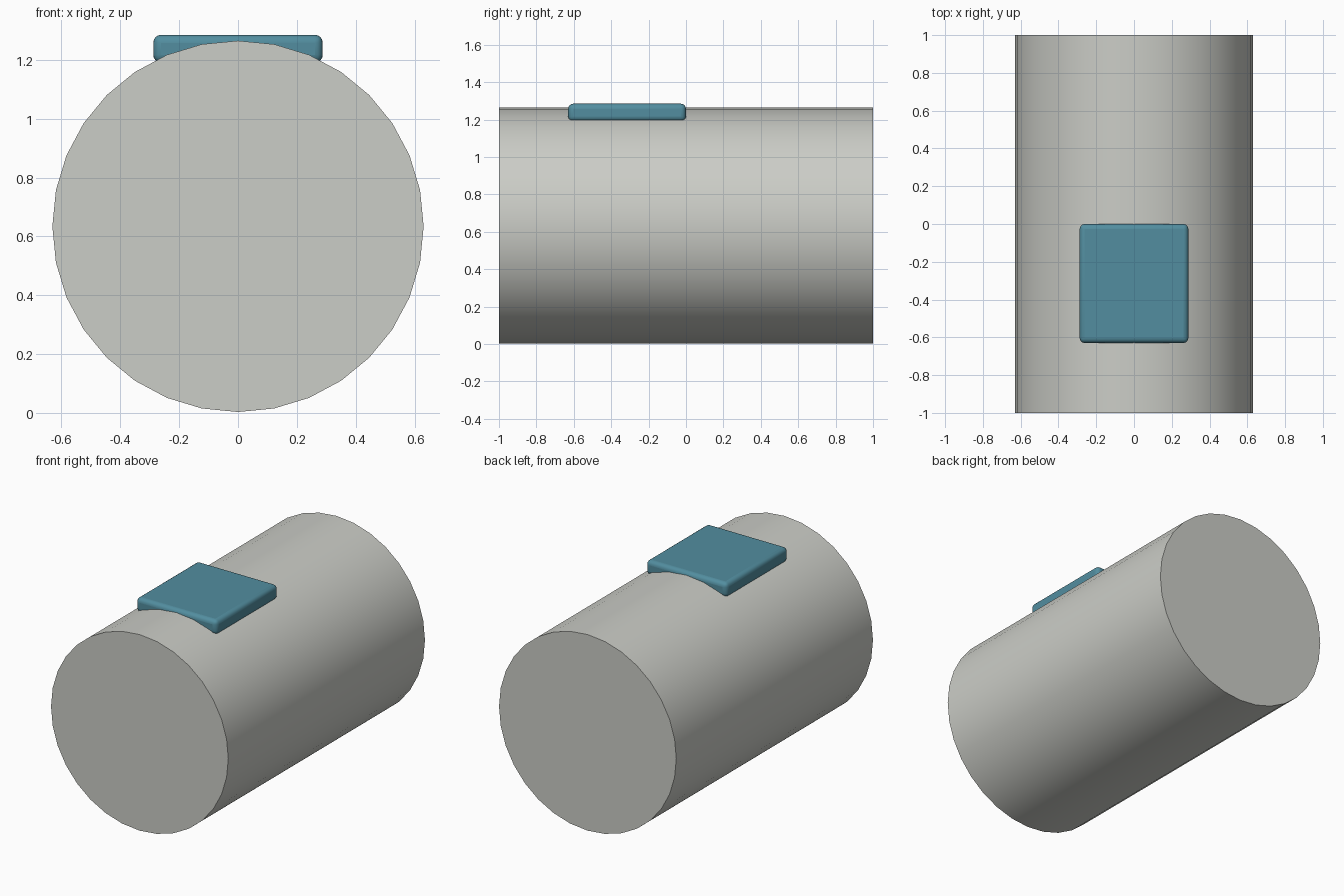
import bpy
import math

cube = bpy.data.objects.get("Cube")
if cube:
    bpy.data.objects.remove(cube, do_unlink=True)


def material(name, colour):
    mat = bpy.data.materials.new(name)
    mat.use_nodes = True
    mat.diffuse_color = (*colour, 1)
    mat.node_tree.nodes["Principled BSDF"].inputs["Base Color"].default_value = (*colour, 1)
    return mat


def finish(name, mat, angle):
    obj = bpy.context.object
    obj.name = name
    obj.data.materials.append(mat)
    bpy.ops.object.transform_apply(location=False, rotation=True, scale=True)
    bpy.ops.object.shade_smooth_by_angle(angle=math.radians(angle))
    return obj


grey = material("warm light grey", (0.60, 0.61, 0.57))
teal = material("muted teal", (0.085, 0.27, 0.35))

# Long drum lying along the y axis
bpy.ops.mesh.primitive_cylinder_add(
    vertices=32, radius=0.631, depth=2, location=(0, 0, 0.634),
    rotation=(math.pi / 2, 0, 0))
finish("drum_body", grey, 30)

# Rounded hatch plate set into the top, towards the front
bpy.ops.mesh.primitive_cube_add(size=1, location=(0, -0.315, 1.2375))
bpy.context.object.scale = (0.576, 0.63, 0.095)
plate = finish("hatch_plate", teal, 40)
bevel = plate.modifiers.new("rounded_edges", 'BEVEL')
bevel.width = 0.027
bevel.segments = 4
